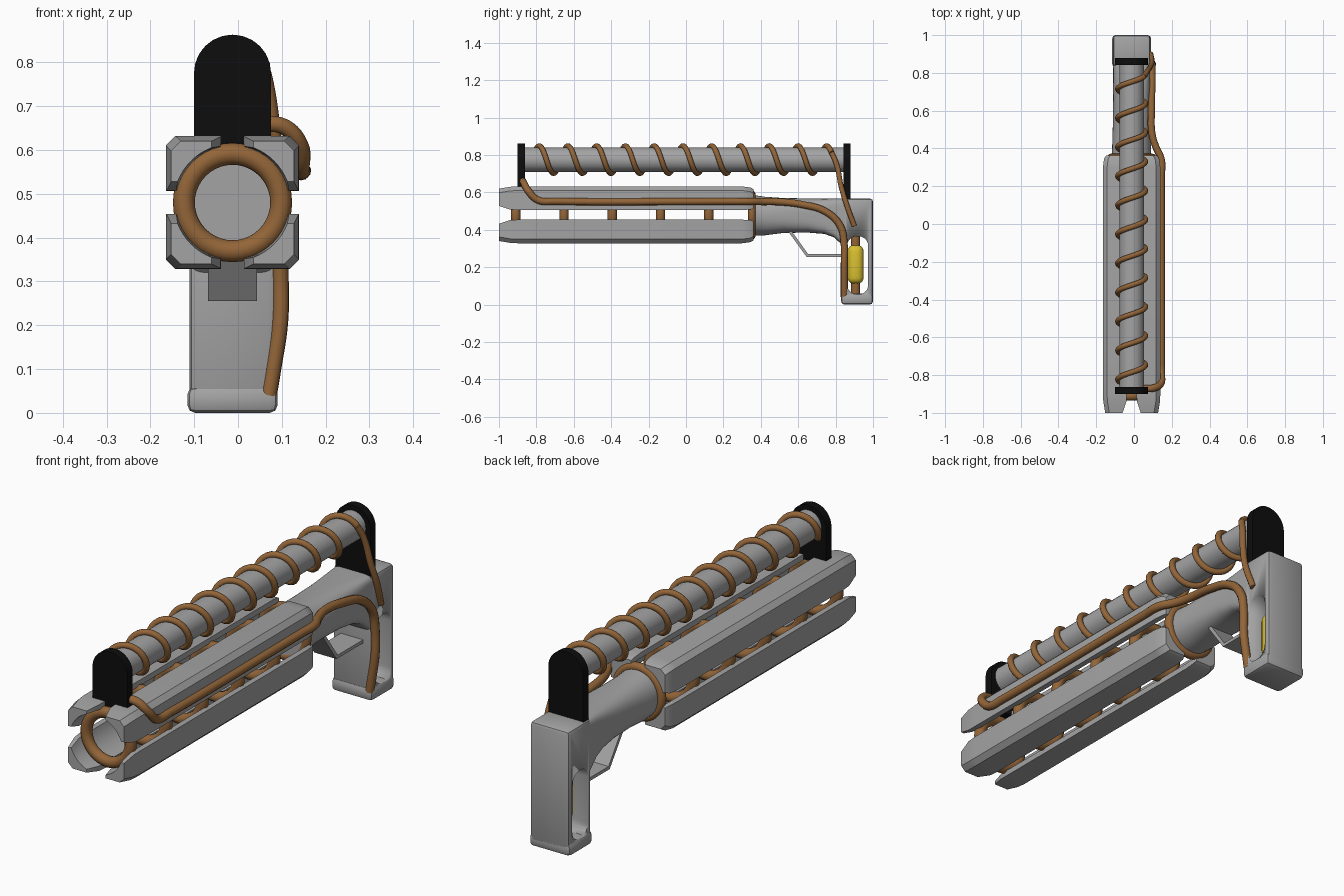
import bpy, bmesh, math
from mathutils import Vector

if "Cube" in bpy.data.objects:
    bpy.data.objects.remove(bpy.data.objects["Cube"], do_unlink=True)

CX, CZ = -0.0125, 0.48     # barrel axis
TZ = 0.775                 # upper tube axis


def material(name, rgb):
    m = bpy.data.materials.new(name)
    m.use_nodes = True
    m.diffuse_color = (*rgb, 1)
    m.node_tree.nodes["Principled BSDF"].inputs["Base Color"].default_value = (*rgb, 1)
    return m


GREY = material("grey metal", (0.37, 0.37, 0.37))
COPPER = material("copper", (0.29, 0.13, 0.04))
BLACK = material("black", (0.004, 0.004, 0.004))
YELLOW = material("yellow", (0.70, 0.53, 0.03))


def activate(ob):
    bpy.ops.object.select_all(action="DESELECT")
    ob.select_set(True)
    bpy.context.view_layer.objects.active = ob


def finish(name, bm, mat, smooth=True):
    bmesh.ops.recalc_face_normals(bm, faces=bm.faces)
    me = bpy.data.meshes.new(name)
    bm.to_mesh(me)
    bm.free()
    me.materials.append(mat)
    ob = bpy.data.objects.new(name, me)
    bpy.context.collection.objects.link(ob)
    if smooth:
        activate(ob)
        bpy.ops.object.shade_smooth_by_angle(angle=math.radians(35))
    return ob


def loft(name, rings, mat, smooth=True):
    """Skin a list of equal-length point rings and cap both ends."""
    bm = bmesh.new()
    loops = [[bm.verts.new(p) for p in ring] for ring in rings]
    n = len(loops[0])
    for a, b in zip(loops, loops[1:]):
        for i in range(n):
            j = (i + 1) % n
            bm.faces.new((a[i], a[j], b[j], b[i]))
    bm.faces.new(loops[0])
    bm.faces.new(loops[-1])
    return finish(name, bm, mat, smooth)


def box(name, lo, hi, bevel, segments, mat, axis=None):
    """Box between two corners; bevel all edges, or only those along one axis."""
    bm = bmesh.new()
    bmesh.ops.create_cube(bm, size=1)
    for v in bm.verts:
        v.co = Vector([a + (c + 0.5) * (b - a) for a, b, c in zip(lo, hi, v.co)])
    edges = [e for e in bm.edges if axis is None
             or abs(e.verts[0].co[axis] - e.verts[1].co[axis]) > 1e-4]
    bmesh.ops.bevel(bm, geom=edges, offset=bevel, segments=segments,
                    profile=0.5, affect="EDGES")
    return finish(name, bm, mat)


def tube(name, points, radius, mat, curved=True):
    cu = bpy.data.curves.new(name, "CURVE")
    cu.dimensions = "3D"
    cu.bevel_depth = radius
    cu.bevel_resolution = 3
    cu.resolution_u = 6
    cu.use_fill_caps = True
    if curved:
        sp = cu.splines.new("BEZIER")
        sp.bezier_points.add(len(points) - 1)
        for bp, p in zip(sp.bezier_points, points):
            bp.co = p
            bp.handle_left_type = bp.handle_right_type = "AUTO"
    else:
        sp = cu.splines.new("POLY")
        sp.points.add(len(points) - 1)
        for sp_point, p in zip(sp.points, points):
            sp_point.co = (*p, 1)
    cu.materials.append(mat)
    ob = bpy.data.objects.new(name, cu)
    bpy.context.collection.objects.link(ob)
    activate(ob)
    bpy.ops.object.convert(target="MESH")
    bpy.ops.object.shade_smooth_by_angle(angle=math.radians(50))
    return ob


# Four barrel rails, one section mirrored into each quadrant
def rail_section(y, outer, bore, gap, sx, sz):
    a0 = math.asin(gap / bore)
    pts = []
    for i in range(9):
        a = a0 + (math.pi / 2 - 2 * a0) * i / 8
        pts.append((bore * math.cos(a), bore * math.sin(a)))
    c = outer - 0.022
    pts += [(gap, outer), (c, outer), (outer, c), (outer, gap)]
    return [(CX + sx * u, y, CZ + sz * v) for u, v in pts]


RAIL = [(-1.0, 0.140, 0.134, 0.048), (-0.94, 0.150, 0.131, 0.028),
        (-0.90, 0.152, 0.129, 0.026), (0.30, 0.152, 0.129, 0.026),
        (0.345, 0.146, 0.127, 0.028), (0.362, 0.136, 0.122, 0.034)]
for sx, side in ((1, "left"), (-1, "right")):
    for sz, level in ((1, "upper"), (-1, "lower")):
        loft(f"{level}_{side}_rail",
             [rail_section(*r, sx, sz) for r in RAIL], GREY)

# Copper rings holding the rails
for i, y in enumerate((-0.91, -0.652, -0.394, -0.136, 0.122, 0.352)):
    bpy.ops.mesh.primitive_torus_add(
        location=(CX, y, CZ), rotation=(math.pi / 2, 0, 0), major_radius=0.111,
        minor_radius=0.025 if i < 5 else 0.02, major_segments=40, minor_segments=12)
    ring = bpy.context.object
    ring.name = f"barrel_ring_{i + 1}"
    ring.data.materials.append(COPPER)
    bpy.ops.object.shade_smooth()


# Body that changes from round at the barrel to square at the grip
def body_section(y, bottom, top, half, power):
    ring = []
    for i in range(40):
        a = 2 * math.pi * (i + 0.5) / 40
        c, s = math.cos(a), math.sin(a)
        u = math.copysign(abs(c) ** (2 / power), c)
        v = math.copysign(abs(s) ** (2 / power), s)
        ring.append((CX + half * u, y, (top + bottom) / 2 + v * (top - bottom) / 2))
    return ring


BODY = [(0.335, 0.37, 0.59, 0.105, 2), (0.42, 0.37, 0.577, 0.103, 2.2),
        (0.52, 0.383, 0.57, 0.1, 2.6), (0.65, 0.385, 0.568, 0.098, 3.2),
        (0.74, 0.378, 0.567, 0.098, 4.5), (0.79, 0.36, 0.567, 0.098, 6),
        (0.835, 0.32, 0.567, 0.098, 8), (0.86, 0.33, 0.567, 0.098, 8)]
loft("body", [body_section(*r) for r in BODY], GREY)

# Grip with a rounded opening cut through it
grip = box("grip", (CX - 0.098, 0.835, 0.02), (CX + 0.098, 1.0, 0.567),
           0.016, 2, GREY)
cutter = box("grip_cutter", (-0.3, 0.862, 0.055), (0.3, 0.974, 0.365),
             0.05, 5, GREY, axis=0)
cutter.hide_render = True
mod = grip.modifiers.new("opening", "BOOLEAN")
mod.operation, mod.object, mod.solver = "DIFFERENCE", cutter, "EXACT"
activate(grip)
bpy.ops.object.modifier_apply(modifier=mod.name)
bpy.data.objects.remove(cutter, do_unlink=True)
box("grip_foot", (CX - 0.103, 0.829, 0), (CX + 0.103, 1.0, 0.06), 0.018, 2, GREY)

# Rod and yellow cell inside the grip
tube("grip_rod", [(CX, 0.907, 0.04), (CX, 0.907, 0.4)], 0.025, COPPER, False)
box("yellow_cell", (CX - 0.043, 0.864, 0.11), (CX + 0.043, 0.95, 0.32),
    0.036, 4, YELLOW)

# Bent strip trigger guard
GUARD = [(0.54, 0.40), (0.645, 0.255), (0.85, 0.255),
         (0.85, 0.27), (0.653, 0.27), (0.56, 0.40)]
loft("trigger_guard", [[(CX + x, y, z) for y, z in GUARD] for x in (-0.056, 0.056)],
     GREY, False)

# Black end plates with round tops
for name, y0, y1, base in (("front_plate", -0.9, -0.862, 0.61),
                           ("rear_plate", 0.842, 0.88, 0.54)):
    r = 0.0875
    outline = [(CX + r, base)] + [
        (CX + r * math.cos(math.pi * i / 24), TZ + r * math.sin(math.pi * i / 24))
        for i in range(25)] + [(CX - r, base)]
    loft(name, [[(x, y, z) for x, z in outline] for y in (y0, y1)], BLACK)

# Upper tube with its wire coil and the wire's tail
bpy.ops.mesh.primitive_cylinder_add(vertices=32, radius=0.065, depth=1.73,
                                    location=(CX, -0.01, TZ),
                                    rotation=(math.pi / 2, 0, 0))
bpy.context.object.name = "upper_tube"
bpy.context.object.data.materials.append(GREY)
bpy.ops.object.shade_smooth_by_angle()

PITCH, COIL, STEPS = 0.1538, 0.074, 24
coil = []
for i in range(-8, 10 * STEPS + 5):
    a = 2 * math.pi * i / STEPS
    coil.append((CX + COIL * math.sin(a), -0.785 + PITCH * i / STEPS,
                 TZ + COIL * math.cos(a)))
tube("wire_coil", coil, 0.014, COPPER, False)
tube("wire_tail", [coil[-1], (0.068, 0.805, 0.75), (0.085, 0.83, 0.63),
                   (0.095, 0.86, 0.53), (0.088, 0.9, 0.42)], 0.014, COPPER)

# Long side pipe from the front plate to the foot of the grip
tube("side_pipe", [(0.05, -0.872, 0.66), (0.105, -0.868, 0.653),
                   (0.142, -0.845, 0.61), (0.145, -0.79, 0.558),
                   (0.145, -0.70, 0.552), (0.145, 0.25, 0.552),
                   (0.145, 0.34, 0.552), (0.115, 0.41, 0.55),
                   (0.095, 0.48, 0.55), (0.093, 0.62, 0.535),
                   (0.095, 0.75, 0.495), (0.096, 0.825, 0.42),
                   (0.097, 0.846, 0.32), (0.096, 0.846, 0.21),
                   (0.08, 0.846, 0.10), (0.07, 0.846, 0.04)], 0.019, COPPER)
